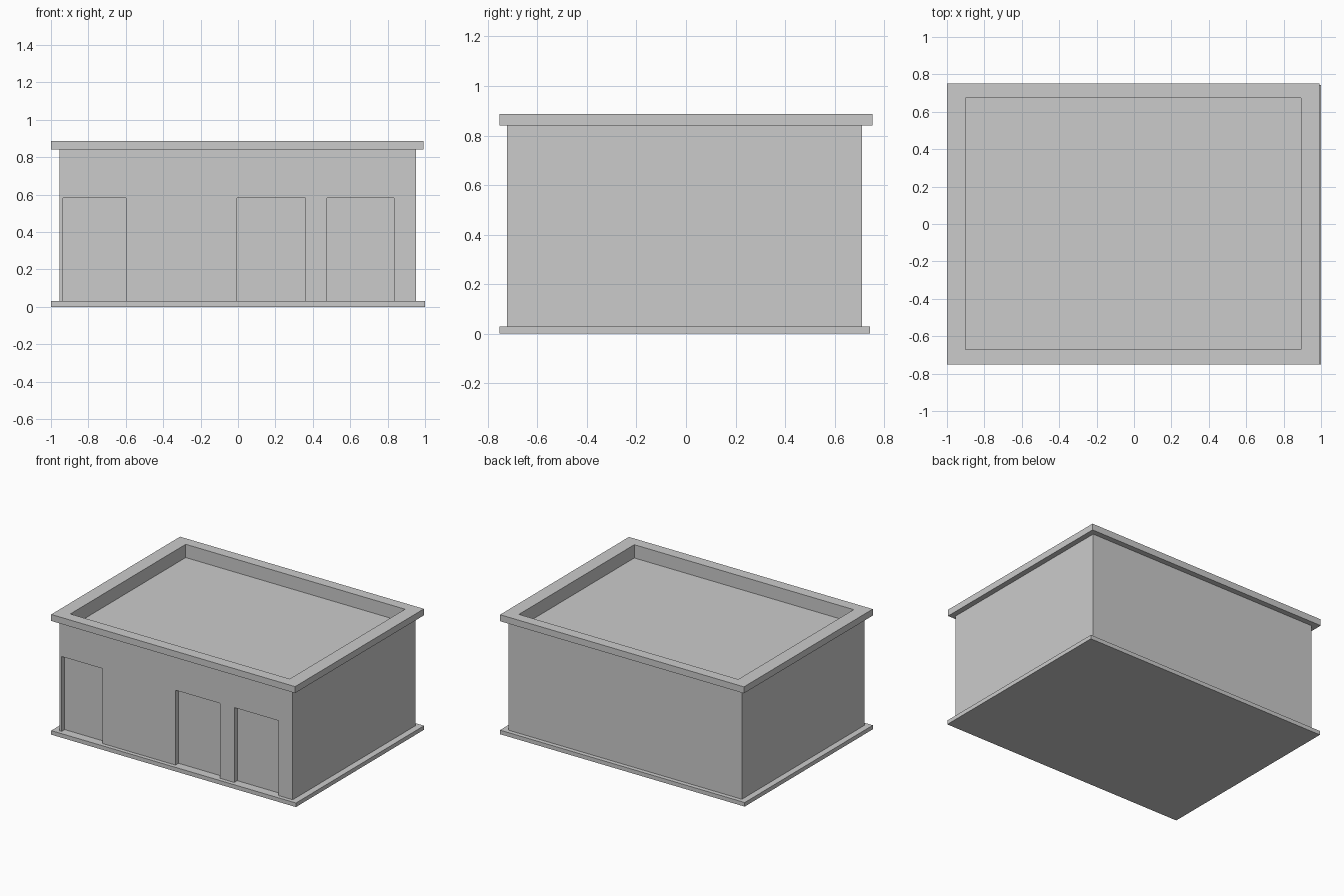
import bpy, bmesh
from mathutils import Vector

if "Cube" in bpy.data.objects:
    bpy.data.objects.remove(bpy.data.objects["Cube"])


def boxes(name, spans):
    """One mesh object made of axis-aligned boxes given as (x0, x1, y0, y1, z0, z1)."""
    bm = bmesh.new()
    for x0, x1, y0, y1, z0, z1 in spans:
        verts = bmesh.ops.create_cube(bm, size=1)["verts"]
        bmesh.ops.scale(bm, vec=(x1 - x0, y1 - y0, z1 - z0), verts=verts)
        mid = Vector((x0 + x1, y0 + y1, z0 + z1)) / 2
        bmesh.ops.translate(bm, vec=mid, verts=verts)
    mesh = bpy.data.meshes.new(name)
    bm.to_mesh(mesh)
    bm.free()
    ob = bpy.data.objects.new(name, mesh)
    bpy.context.collection.objects.link(ob)
    return ob


def cut(target, cutter):
    mod = target.modifiers.new(cutter.name, "BOOLEAN")
    mod.operation = "DIFFERENCE"
    mod.solver = "EXACT"
    mod.object = cutter
    cutter.hide_render = True
    cutter.hide_set(True)


BASE_TOP, WALL_TOP, ROOF_TOP = 0.03, 0.84, 0.888
FRONT = -0.722

# Floor slab, walls and overhanging roof edge
boxes("floor_slab", [(-1, 1, -0.752, 0.743, 0, BASE_TOP)])
walls = boxes("walls", [(-0.955, 0.953, FRONT, 0.711, BASE_TOP, WALL_TOP)])
parapet = boxes("roof_parapet", [(-1, 0.993, -0.752, 0.752, WALL_TOP, ROOF_TOP)])

# Shallow door recesses in the front wall
doors = boxes("door_recess_cutter", [
    (x0, x1, FRONT - 0.1, FRONT + 0.035, 0, 0.583)
    for x0, x1 in ((-0.935, -0.6), (-0.005, 0.36), (0.475, 0.835))])
cut(walls, doors)

# Sunken flat roof inside the parapet
well = boxes("roof_well_cutter", [(-0.9, 0.893, -0.672, 0.675, 0.79, 1)])
cut(walls, well)
cut(parapet, well)
